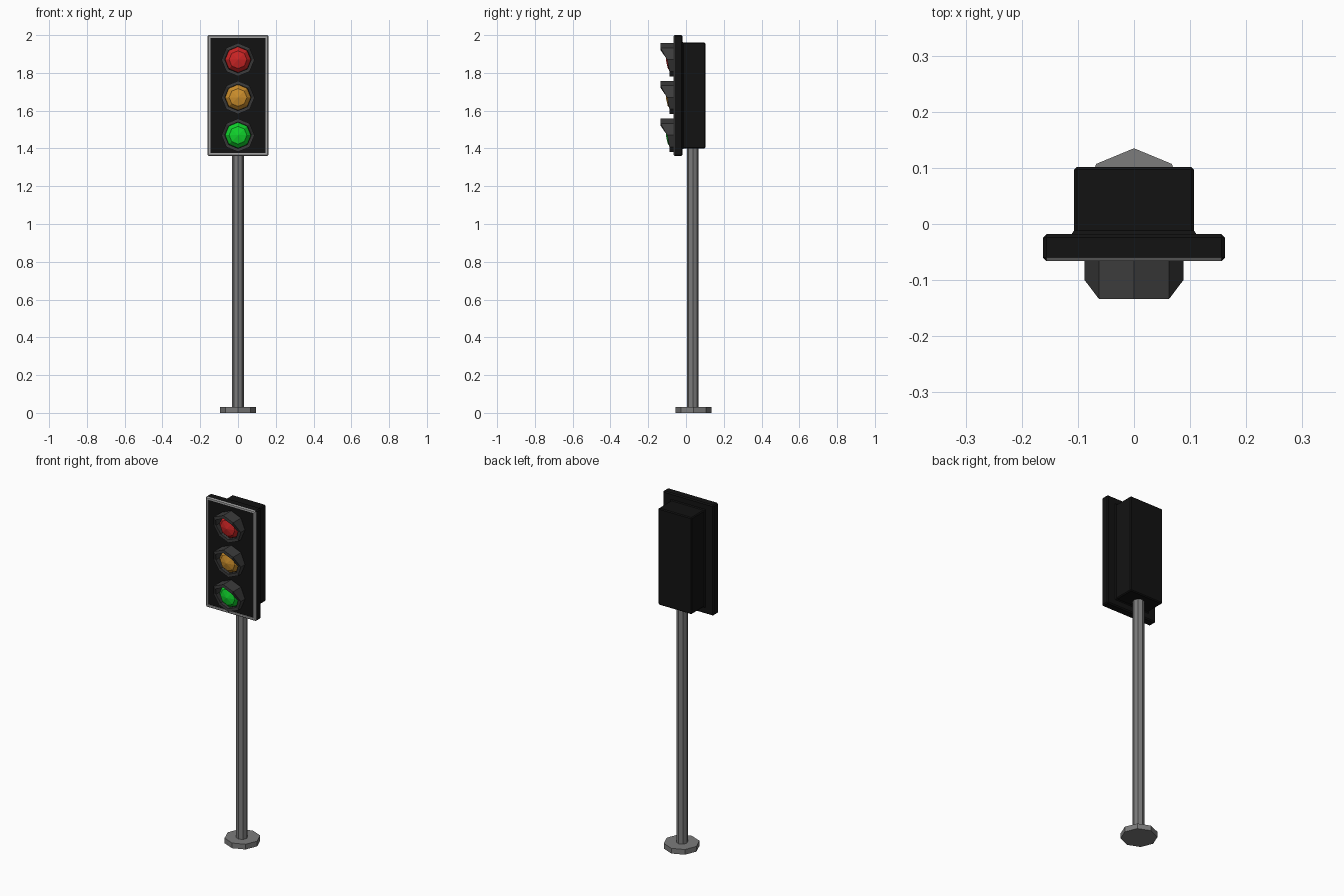
import bpy, bmesh
from math import sin, cos, pi

if "Cube" in bpy.data.objects:
    bpy.data.objects.remove(bpy.data.objects["Cube"])


def material(name, rgb):
    m = bpy.data.materials.new(name)
    m.diffuse_color = (*rgb, 1)
    m.use_nodes = True
    m.node_tree.nodes["Principled BSDF"].inputs["Base Color"].default_value = m.diffuse_color
    return m


BLACK = material("black", (0.006, 0.006, 0.006))
DARK = material("dark_grey", (0.045, 0.045, 0.045))
STEEL = material("steel", (0.2, 0.2, 0.2))
TRIM = material("trim", (0.37, 0.37, 0.37))


def finish(name, bm, *mats):
    bmesh.ops.recalc_face_normals(bm, faces=bm.faces)
    me = bpy.data.meshes.new(name)
    bm.to_mesh(me)
    bm.free()
    for m in mats:
        me.materials.append(m)
    ob = bpy.data.objects.new(name, me)
    bpy.context.collection.objects.link(ob)
    return ob


def loft(bm, rings, close=False, cap=True):
    """Skin a list of equal-length point rings; optionally cap both ends."""
    vs = [[bm.verts.new(p) for p in r] for r in rings]
    n = len(vs[0])
    for a, b in zip(vs, vs[1:] + vs[:1] if close else vs[1:]):
        for i in range(n):
            j = (i + 1) % n
            bm.faces.new((a[i], a[j], b[j], b[i]))
    if cap and not close:
        bm.faces.new(vs[0])
        bm.faces.new(vs[-1])
    return vs


def box(bm, x, y0, y1, z0, z1, bevel):
    loft(bm, [[(-x, y, z0), (x, y, z0), (x, y, z1), (-x, y, z1)] for y in (y0, y1)])
    bmesh.ops.recalc_face_normals(bm, faces=bm.faces)
    bmesh.ops.bevel(bm, geom=bm.edges[:], offset=bevel, segments=1, affect='EDGES')
    bm.normal_update()


def octagon_z(r, z, cy=0.04):
    return [(r * cos(i * pi / 4), cy + r * sin(i * pi / 4), z) for i in range(8)]


def octagon_y(r, y, cz):
    return [(r * cos(i * pi / 4), y, cz + r * sin(i * pi / 4)) for i in range(8)]


# Octagonal foot and pole
bm = bmesh.new()
loft(bm, [octagon_z(0.095, 0), octagon_z(0.095, 0.03)])
finish("base_plate", bm, STEEL)
bm = bmesh.new()
loft(bm, [octagon_z(0.031, 0.02, 0.036), octagon_z(0.031, 1.41, 0.036)])
finish("pole", bm, STEEL)

# Rear housing
bm = bmesh.new()
box(bm, 0.107, -0.03, 0.102, 1.40, 1.96, 0.005)
finish("housing", bm, BLACK)

# Tapered collar between housing and backplate
bm = bmesh.new()
loft(bm, [[(-x, y, 1.68 - z), (x, y, 1.68 - z), (x, y, 1.68 + z), (-x, y, 1.68 + z)]
          for x, z, y in ((0.114, 0.287, -0.022), (0.107, 0.28, -0.012))])
finish("collar", bm, BLACK)

# Backplate with a light rim around a slightly recessed front panel
bm = bmesh.new()
box(bm, 0.162, -0.066, -0.018, 1.36, 2.0, 0.006)
front = min(bm.faces, key=lambda f: f.calc_center_median().y)
for f in bm.faces:
    f.material_index = 1 if f.normal.y < -0.6 else 0
bmesh.ops.inset_region(bm, faces=[front], thickness=0.014)
bmesh.ops.inset_region(bm, faces=[front], thickness=0.001, depth=-0.004)
front.material_index = 0
finish("backplate", bm, BLACK, TRIM)

# Three lamps: faceted dome lens inside a slanted octagonal visor
LAMPS = (("red", 1.87, (0.6, 0.018, 0.018)),
         ("amber", 1.67, (0.6, 0.27, 0.025)),
         ("green", 1.47, (0.005, 0.65, 0.025)))
# front edge depth of each visor corner, counter-clockwise from +x
REACH = [-0.1, -0.134, -0.134, -0.134, -0.1, -0.088, -0.088, -0.088]

for colour, cz, rgb in LAMPS:
    outer, inner = octagon_y(0.088, -0.06, cz), octagon_y(0.07, -0.06, cz)
    bm = bmesh.new()
    loft(bm, [outer,
              [(x, d, z) for (x, _, z), d in zip(outer, REACH)],
              [(x, d, z) for (x, _, z), d in zip(inner, REACH)],
              inner], close=True)
    finish(colour + "_visor", bm, DARK)

    bm = bmesh.new()
    rings = loft(bm, [octagon_y(r, y, cz) for r, y in
                      ((0.069, -0.06), (0.065, -0.076), (0.047, -0.096))], cap=False)
    tip = bm.verts.new((0, -0.107, cz))
    for i in range(8):
        bm.faces.new((rings[-1][i], rings[-1][(i + 1) % 8], tip))
    bm.faces.new(rings[0])
    finish(colour + "_lens", bm, material(colour, rgb))
